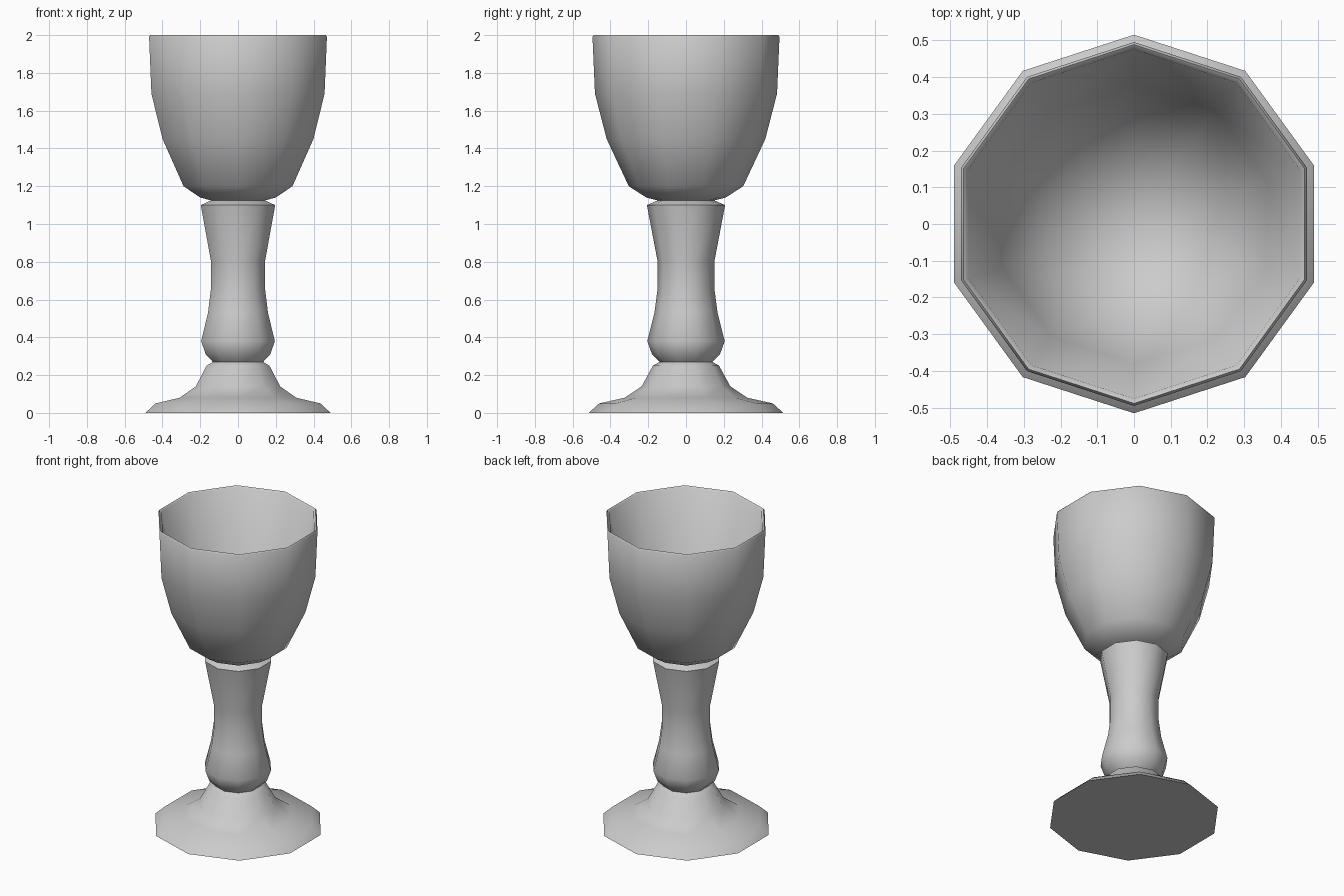
import bpy, bmesh
from math import radians, sin, cos, pi

if "Cube" in bpy.data.objects:
    bpy.data.objects.remove(bpy.data.objects["Cube"])

SIDES = 10

def lathe(name, profile):
    """Revolve (radius, z) points round z; zero radius becomes a pole."""
    bm = bmesh.new()
    rings = []
    for r, z in profile:
        if r == 0:
            rings.append([bm.verts.new((0, 0, z))] * SIDES)
        else:
            rings.append([bm.verts.new((r * cos(pi / 2 + 2 * pi * i / SIDES),
                                        r * sin(pi / 2 + 2 * pi * i / SIDES), z))
                          for i in range(SIDES)])
    for low, high in zip(rings, rings[1:]):
        for i in range(SIDES):
            j = (i + 1) % SIDES
            bm.faces.new(dict.fromkeys((low[i], low[j], high[j], high[i])))
    bmesh.ops.recalc_face_normals(bm, faces=bm.faces)
    mesh = bpy.data.meshes.new(name)
    bm.to_mesh(mesh)
    bm.free()
    obj = bpy.data.objects.new(name, mesh)
    bpy.context.collection.objects.link(obj)
    bpy.ops.object.select_all(action='DESELECT')
    obj.select_set(True)
    bpy.context.view_layer.objects.active = obj
    bpy.ops.object.shade_smooth_by_angle(angle=radians(50))
    return obj

# One continuous turned profile, from the underside up and into the cup
foot = [(0, 0), (.515, 0), (.46, .05), (.325, .08), (.235, .14), (.175, .25), (.14, .27)]
stem = [(.18, .31), (.205, .38), (.167, .53), (.15, .66), (.15, .80), (.207, 1.10), (.15, 1.125)]
bowl = [(.21, 1.14), (.303, 1.20), (.42, 1.45), (.482, 1.69), (.495, 1.99), (.488, 2.0)]
inside = [(.475, 1.99), (.38, 1.45), (.2, 1.22), (0, 1.17)]
lathe("goblet", foot + stem + bowl + inside)
